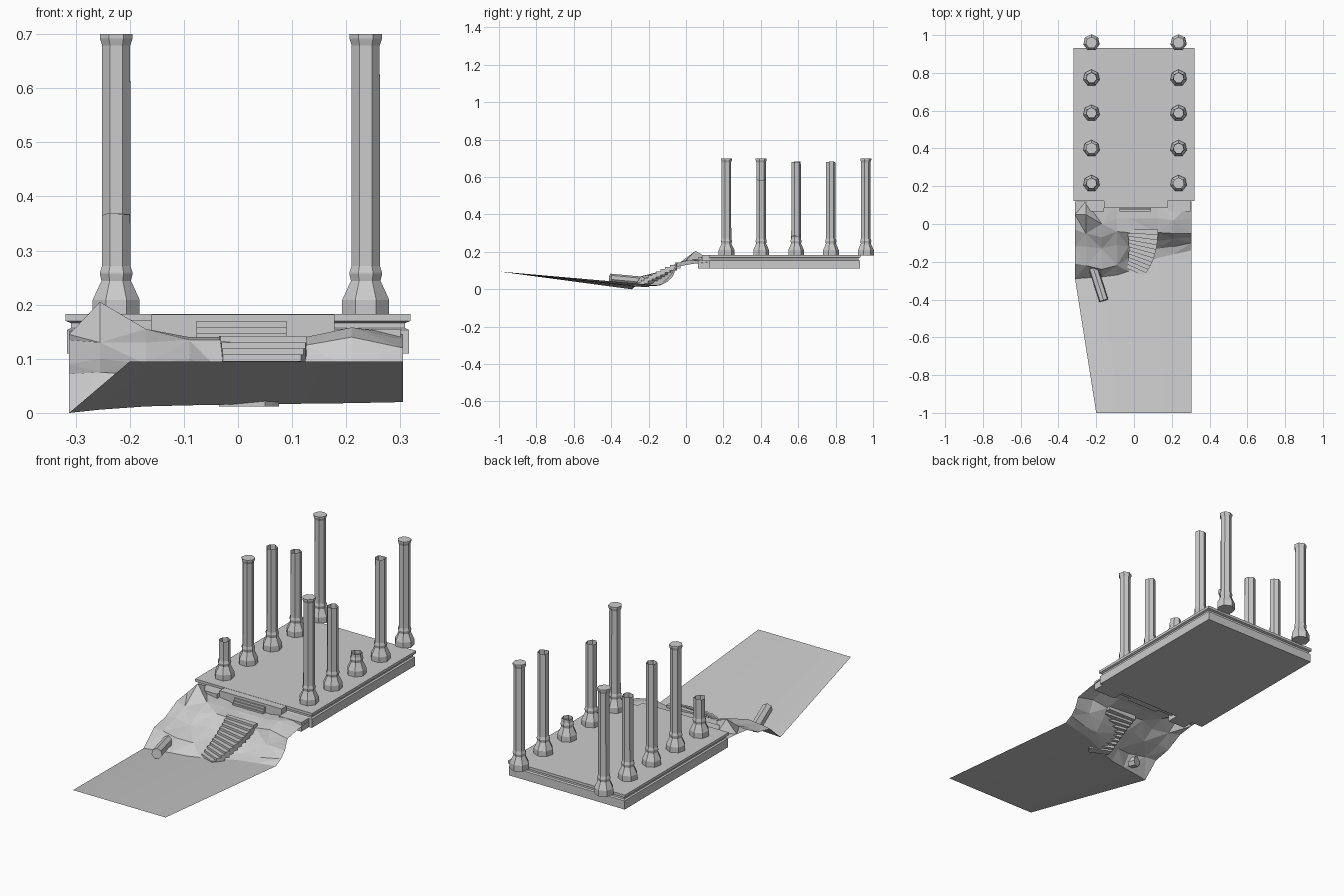
import bpy, bmesh, random
from math import sin, cos, pi
from mathutils import Vector

if "Cube" in bpy.data.objects:
    bpy.data.objects.remove(bpy.data.objects["Cube"])

random.seed(4)


def make(name, verts, faces):
    mesh = bpy.data.meshes.new(name)
    mesh.from_pydata([tuple(v) for v in verts], [], faces)
    bm = bmesh.new()
    bm.from_mesh(mesh)
    bmesh.ops.recalc_face_normals(bm, faces=bm.faces)
    bm.to_mesh(mesh)
    bm.free()
    ob = bpy.data.objects.new(name, mesh)
    bpy.context.collection.objects.link(ob)
    return ob


def loft(name, rings, cap_start=True, cap_end=True):
    n = len(rings[0])
    verts = [v for r in rings for v in r]
    faces = [(k * n + i, k * n + (i + 1) % n, (k + 1) * n + (i + 1) % n, (k + 1) * n + i)
             for k in range(len(rings) - 1) for i in range(n)]
    if cap_start:
        faces.append(tuple(range(n))[::-1])
    if cap_end:
        faces.append(tuple(range(len(verts) - n, len(verts))))
    return make(name, verts, faces)


def rect(x0, x1, y0, y1, z):
    return [(x0, y0, z), (x1, y0, z), (x1, y1, z), (x0, y1, z)]


def box(name, x0, x1, y0, y1, z0, z1):
    return loft(name, [rect(x0, x1, y0, y1, z0), rect(x0, x1, y0, y1, z1)])


def ring(x, y, r, z, jag=0):
    # seven sides, flat side to the front
    return [(x + r * sin(2 * pi * i / 7), y + r * cos(2 * pi * i / 7),
             z + random.uniform(-jag, jag)) for i in range(7)]


# Platform with a groove around its edge
levels = [(.11, .003), (.153, .003), (.157, .010), (.166, .010), (.170, 0), (.183, 0)]
loft("platform", [rect(-.319 + d, .319 - d, .122 + d, .932 - d, z) for z, d in levels])

# Columns: whole ones with capitals, broken ones open at the top
BASE = [(.0445, .180), (.0445, .209), (.028, .244), (.031, .257), (.031, .259), (.027, .271)]


def column(name, x, y, top):
    whole = top >= .70
    rings = [ring(x, y, r, z) for r, z in BASE]
    if whole:
        rings += [ring(x, y, .0265, .679), ring(x, y, .031, .692), ring(x, y, .031, .70)]
    else:
        rings.append(ring(x, y, .0265, top, .003))
    loft(name, rings, True, whole)


rows = [.215, .40, .587, .773, .96]
for side, x, tops in (("left", -.225, [.368, .70, .68, .59, .70]),
                      ("right", .236, [.70, .585, .285, .68, .70])):
    for i, (y, top) in enumerate(zip(rows, tops)):
        column(f"{side}_column_{i + 1}", x, y, top)

# Rocky slope: one (y, z) profile for each x station
slope = {
    -.312: [(.12, .15), (.05, .145), (-.03, .135), (-.12, .09), (-.21, .072), (-.29, 0)],
    -.255: [(.12, .165), (.05, .205), (-.05, .13), (-.12, .10), (-.22, .075), (-.285, .006)],
    -.17: [(.12, .15), (0, .155), (-.07, .13), (-.13, .09), (-.24, .07), (-.28, .012)],
    -.09: [(.12, .14), (.03, .14), (-.04, .135), (-.11, .10), (-.22, .06), (-.27, .014)],
    -.03: [(.12, .14), (.03, .14), (-.045, .135), (-.12, .075), (-.18, .04), (-.25, .015)],
    .125: [(.12, .14), (.03, .14), (-.045, .125), (-.09, .07), (-.13, .03), (-.18, .017)],
    .21: [(.12, .15), (.02, .158), (-.05, .14), (-.08, .08), (-.12, .03), (-.16, .018)],
    .305: [(.12, .145), (.03, .135), (-.05, .12), (-.07, .07), (-.10, .04), (-.14, .02)],
}
verts = [(x, y, z) for x, prof in slope.items() for y, z in prof]
quads = [(c * 6 + r, c * 6 + r + 1, c * 6 + r + 7, c * 6 + r + 6)
         for c in range(len(slope) - 1) for r in range(5)]
# split the quads so the rock is faceted
faces = []
for i, (a, b, c, d) in enumerate(quads):
    faces += [(a, b, c), (a, c, d)] if i % 2 else [(a, b, d), (b, c, d)]
make("rocky_slope", verts, faces)

# Flat sheet of ground running forward from the foot of the slope
foot = [(x, *prof[-1]) for x, prof in slope.items()]
front = [(-.2 + .505 * (x + .312) / .617, -1, .095) for x in slope]
n = len(foot)
make("ground_sheet", foot + front,
     [(i, i + n, i + n + 1, i + 1) for i in range(n - 1)])

# Stairs and side blocks before the platform
box("stair_block", -.16, .178, .085, .125, .13, .182)
for i in range(3):
    box(f"entry_step_{i + 1}", -.077, .09, .067 + .006 * i, .09, .13, .148 + .011 * i)
box("left_block", -.255, -.16, .065, .125, .11, .172)
box("right_block", .178, .30, .065, .125, .11, .155)


# Winding stairs down the slope
def edge(t, a, b, c):
    a, b, c = Vector(a), Vector(b), Vector(c)
    return a * (1 - t) ** 2 + b * 2 * t * (1 - t) + c * t * t


STEPS = 11
sections = []
for k in range(STEPS + 1):
    t = k / STEPS
    sections.append((edge(t, (-.035, -.03), (-.02, -.13), (-.035, -.235)),
                     edge(t, (.127, -.03), (.127, -.19), (.05, -.275))))
for k in range(STEPS):
    (a, b), (d, c) = sections[k], sections[k + 1]
    z = .142 - .115 * k / (STEPS - 1)
    loft(f"winding_step_{k + 1}", [[(p.x, p.y, h) for p in (a, d, c, b)]
                                   for h in (max(z - .03, .012), z)])

# Fallen piece of column lying on the slope
p0, p1 = Vector((-.215, -.235, .042)), Vector((-.16, -.405, .058))
turn = (p1 - p0).to_track_quat('Z', 'Y')
loft("fallen_column", [[p + turn @ Vector(v) for v in ring(0, 0, .0255, 0)] for p in (p0, p1)])
